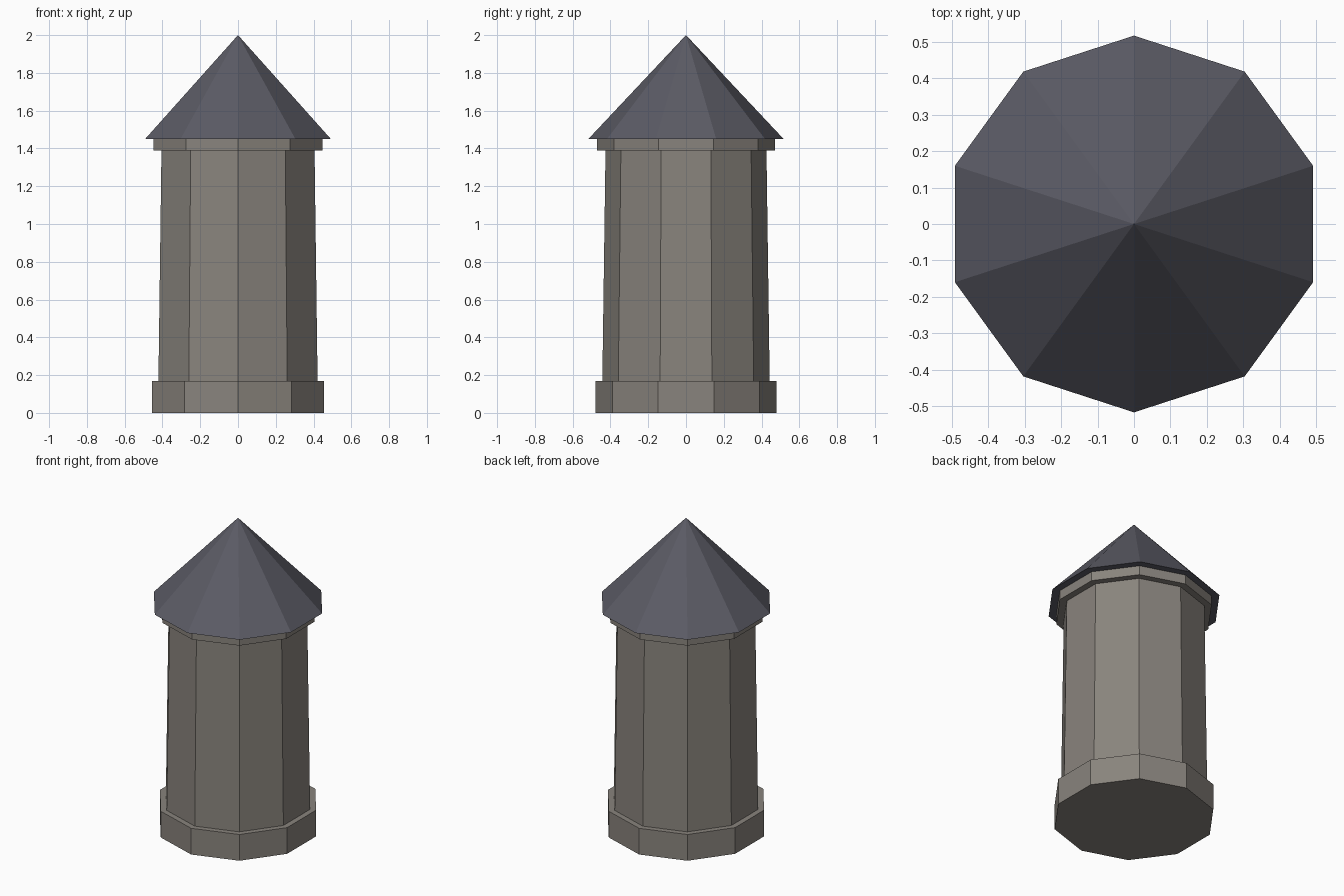
import bpy
import bmesh
import math

if "Cube" in bpy.data.objects:
    bpy.data.objects.remove(bpy.data.objects["Cube"])

SIDES = 10


def material(name, rgb):
    m = bpy.data.materials.new(name)
    m.diffuse_color = (*rgb, 1.0)
    m.use_nodes = True
    m.node_tree.nodes["Principled BSDF"].inputs["Base Color"].default_value = m.diffuse_color
    return m


stone = material("warm grey stone", (0.25, 0.23, 0.205))
slate = material("dark blue slate", (0.105, 0.105, 0.13))


def prism(name, r_bottom, r_top, z0, z1, mat):
    """Ten-sided tapered prism with corners on the y axis; r_top 0 gives a point."""
    bm = bmesh.new()

    def ring(r, z):
        return [bm.verts.new((r * math.sin(2 * math.pi * i / SIDES),
                              r * math.cos(2 * math.pi * i / SIDES), z))
                for i in range(SIDES)]

    low = ring(r_bottom, z0)
    bm.faces.new(low)
    if r_top > 0:
        high = ring(r_top, z1)
        bm.faces.new(high)
    else:
        tip = bm.verts.new((0, 0, z1))
    for i in range(SIDES):
        j = (i + 1) % SIDES
        bm.faces.new((low[i], low[j], high[j], high[i]) if r_top > 0
                     else (low[i], low[j], tip))
    bmesh.ops.recalc_face_normals(bm, faces=bm.faces)
    mesh = bpy.data.meshes.new(name)
    bm.to_mesh(mesh)
    bm.free()
    mesh.materials.append(mat)
    obj = bpy.data.objects.new(name, mesh)
    bpy.context.collection.objects.link(obj)
    return obj


# Stone plinth, tapered shaft and collar under the eaves
prism("plinth", 0.48, 0.48, 0.0, 0.17, stone)
prism("tower_shaft", 0.443, 0.426, 0.17, 1.39, stone)
prism("eaves_collar", 0.47, 0.47, 1.39, 1.45, stone)

# Pointed slate roof
prism("roof", 0.517, 0.0, 1.45, 2.0, slate)
